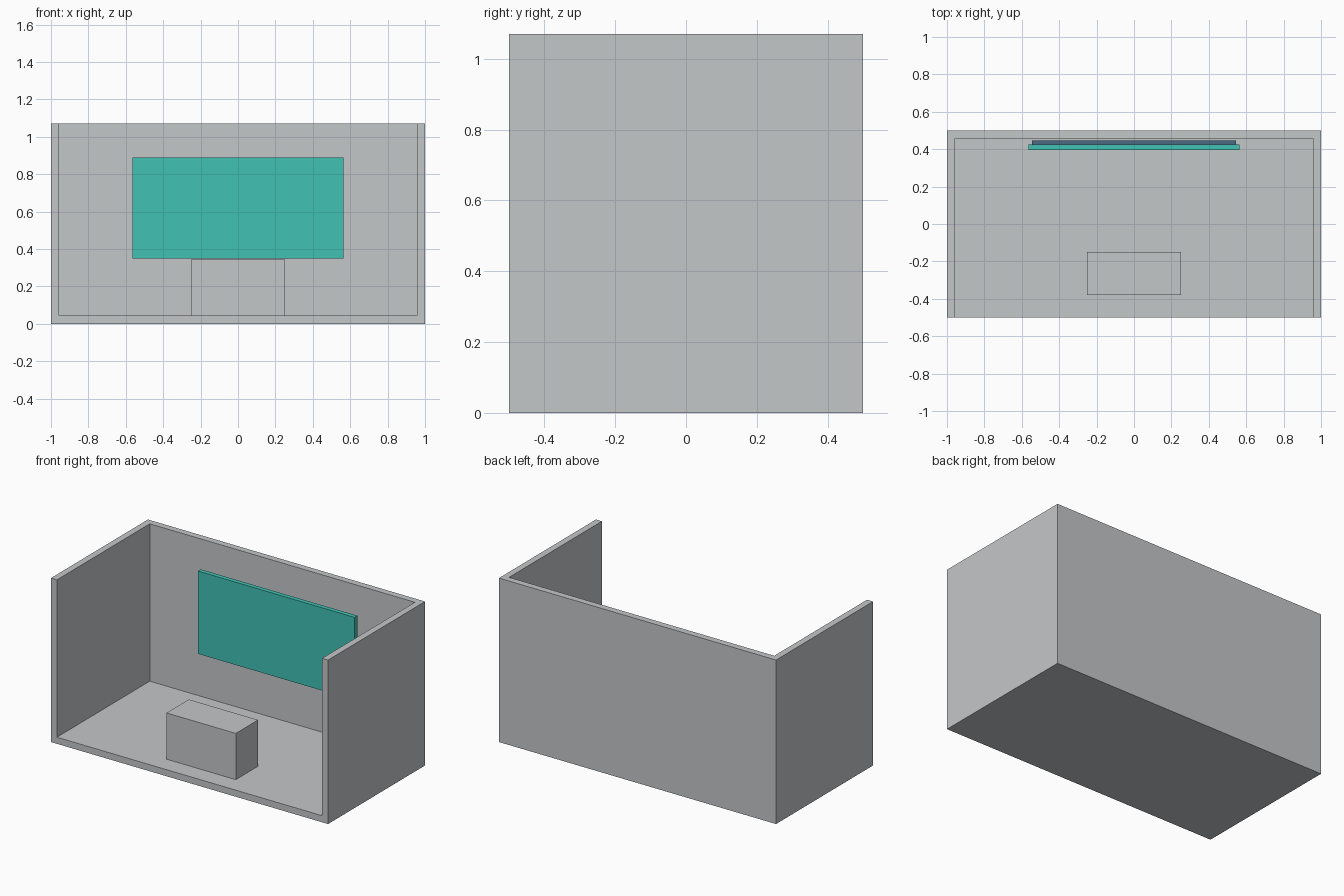
import bpy
import bmesh
from mathutils import Vector

cube = bpy.data.objects.get("Cube")
if cube:
    bpy.data.objects.remove(cube, do_unlink=True)


def make_material(name, rgb):
    mat = bpy.data.materials.new(name)
    mat.use_nodes = True
    color = (*rgb, 1.0)
    mat.diffuse_color = color
    mat.node_tree.nodes["Principled BSDF"].inputs["Base Color"].default_value = color
    return mat


def make_box(name, low, high, mat, open_sides=()):
    """Box between two corners, leaving out faces that point along open_sides."""
    low, high = Vector(low), Vector(high)
    center, size = (low + high) / 2, high - low
    bm = bmesh.new()
    bmesh.ops.create_cube(bm, size=1)
    bm.normal_update()
    holes = [f for f in bm.faces
             if any(f.normal.dot(Vector(side)) > 0.9 for side in open_sides)]
    bmesh.ops.delete(bm, geom=holes, context="FACES")
    for v in bm.verts:
        v.co = v.co * size
    mesh = bpy.data.meshes.new(name)
    bm.to_mesh(mesh)
    bm.free()
    mesh.materials.append(mat)
    obj = bpy.data.objects.new(name, mesh)
    obj.location = center
    bpy.context.collection.objects.link(obj)
    return obj


grey = make_material("light grey", (0.552, 0.571, 0.584))
teal = make_material("teal", (0.053, 0.533, 0.457))
slate = make_material("slate blue", (0.07, 0.14, 0.23))

WALL = 0.043

# Room shell: floor, back and side walls, open at the top and front
room = make_box("room_shell", (-1, -0.5, 0), (1, 0.5, 1.07), grey,
                open_sides=[(0, 0, 1), (0, -1, 0)])
thick = room.modifiers.new("wall_thickness", "SOLIDIFY")
thick.thickness = WALL
thick.offset = -1
thick.use_even_offset = True

# Desk standing on the floor
make_box("desk", (-0.25, -0.38, WALL), (0.25, -0.15, 0.345), grey)

# Wall screen with a slightly smaller backing
make_box("screen", (-0.565, 0.395, 0.35), (0.565, 0.424, 0.89), teal)
make_box("screen_backing", (-0.545, 0.424, 0.37), (0.545, 0.446, 0.87), slate)
